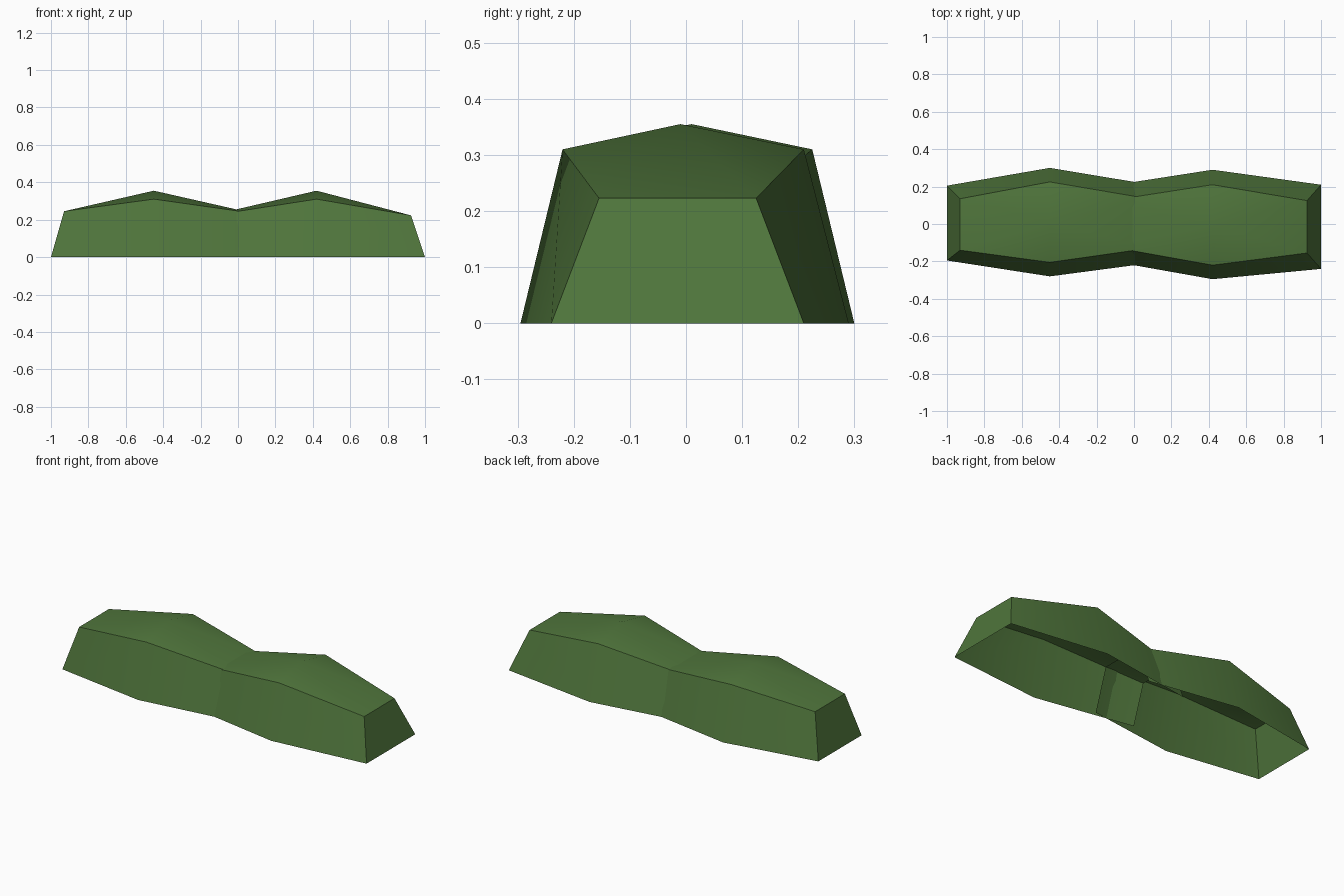
import bpy, bmesh

if "Cube" in bpy.data.objects:
    bpy.data.objects.remove(bpy.data.objects["Cube"])

leaf_green = bpy.data.materials.new("leaf green")
leaf_green.diffuse_color = (0.08, 0.18, 0.045, 1)
leaf_green.use_nodes = True
leaf_green.node_tree.nodes["Principled BSDF"].inputs["Base Color"].default_value = leaf_green.diffuse_color


def hedge(name, outer, middle, inner, peak):
    """Open-bottomed clipped bush: closed outer end, ridge peak, open inner end.
    Each station is (x base, x top, base y-, base y+, top y-, top y+, top z)."""
    bm = bmesh.new()
    rings = []
    for xb, xt, b0, b1, t0, t1, z in (outer, middle, inner):
        pts = ((xb, b0, 0), (xt, t0, z), (xt, t1, z), (xb, b1, 0))
        rings.append([bm.verts.new(p) for p in pts])
    top = bm.verts.new(peak)
    bm.faces.new(rings[0])                               # outer end
    for a, b in zip(rings, rings[1:]):
        bm.faces.new((a[0], b[0], b[1], a[1]))           # front wall
        bm.faces.new((a[2], b[2], b[3], a[3]))           # back wall
        bm.faces.new((a[1], b[1], top))                  # crown, front half
        bm.faces.new((a[2], b[2], top))                  # crown, back half
    for r in (rings[0], rings[2]):
        bm.faces.new((r[1], r[2], top))                  # crown, sloping ends
    bmesh.ops.recalc_face_normals(bm, faces=bm.faces)
    if sum(f.normal.z for f in top.link_faces) < 0:
        bmesh.ops.reverse_faces(bm, faces=bm.faces)
    mesh = bpy.data.meshes.new(name)
    bm.to_mesh(mesh)
    bm.free()
    mesh.materials.append(leaf_green)
    ob = bpy.data.objects.new(name, mesh)
    bpy.context.collection.objects.link(ob)
    bpy.ops.object.select_all(action='DESELECT')
    ob.select_set(True)
    bpy.context.view_layer.objects.active = ob
    bpy.ops.object.shade_smooth_by_angle(angle=0.55)


# Two bushes whose open inner ends overlap in the middle
hedge("left_bush",
      (-1.0, -0.93, -0.195, 0.205, -0.14, 0.135, 0.245),
      (-0.45, -0.45, -0.28, 0.30, -0.205, 0.225, 0.31),
      (0.08, 0.08, -0.21, 0.212, -0.13, 0.135, 0.235),
      (-0.45, 0.01, 0.355))
hedge("right_bush",
      (1.0, 0.925, -0.24, 0.21, -0.155, 0.125, 0.223),
      (0.42, 0.42, -0.295, 0.29, -0.22, 0.21, 0.31),
      (-0.16, -0.16, -0.192, 0.20, -0.116, 0.12, 0.22),
      (0.42, -0.01, 0.355))
